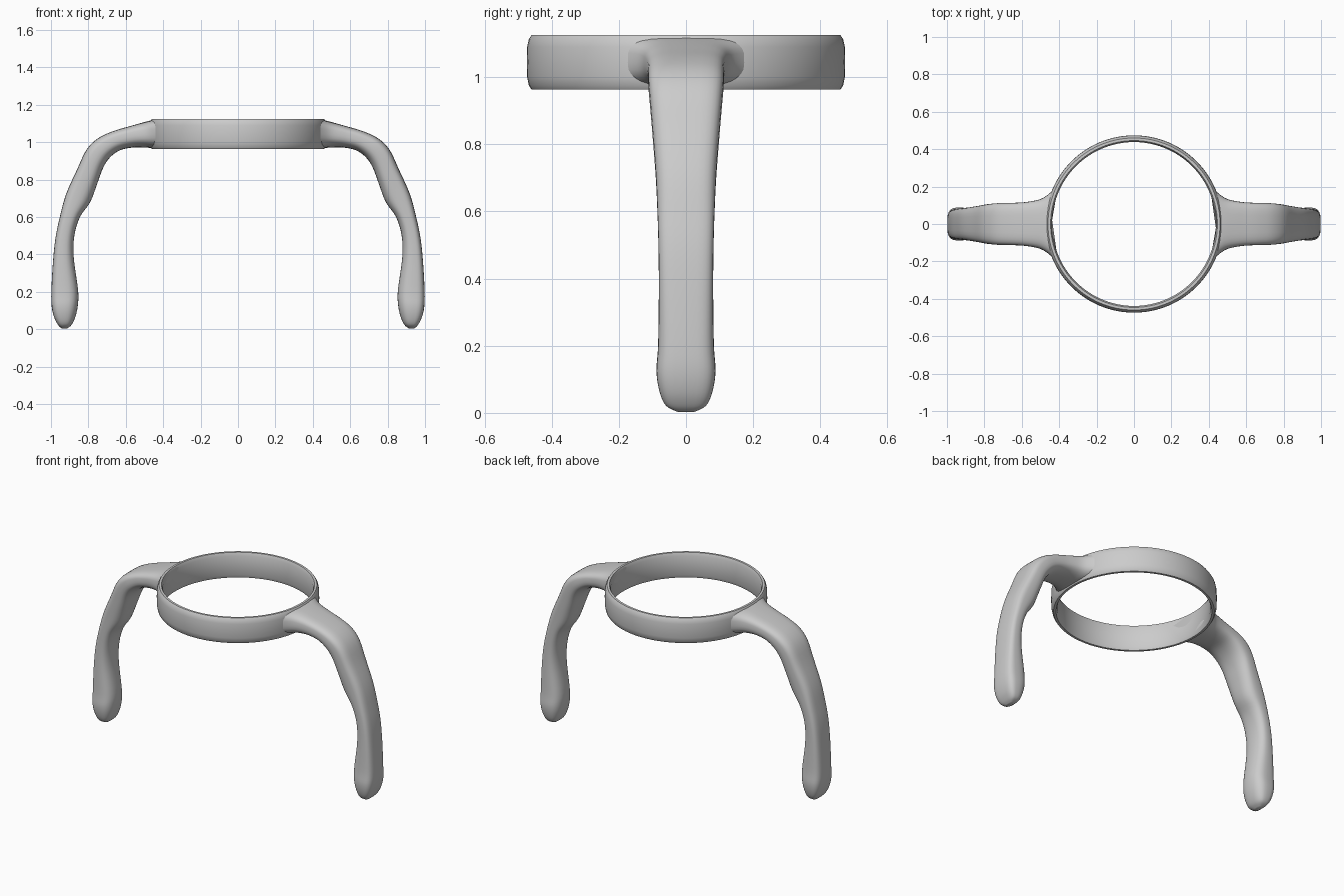
import bpy
import bmesh
from math import cos, sin, pi, sqrt
from mathutils import Vector

default_cube = bpy.data.objects.get("Cube")
if default_cube:
    bpy.data.objects.remove(default_cube, do_unlink=True)

# Single plain grey material
grey = bpy.data.materials.new("plain_grey")
grey.use_nodes = True
grey.diffuse_color = (0.6, 0.6, 0.6, 1)
grey.node_tree.nodes["Principled BSDF"].inputs["Base Color"].default_value = grey.diffuse_color


def loft(name, loops, closed):
    """Skin a list of equal point loops, either as a closed band or with end caps."""
    bm = bmesh.new()
    rings = [[bm.verts.new(point) for point in loop] for loop in loops]
    pairs = list(zip(rings, rings[1:]))
    if closed:
        pairs.append((rings[-1], rings[0]))
    for first, second in pairs:
        count = len(first)
        for i in range(count):
            j = (i + 1) % count
            bm.faces.new((first[i], first[j], second[j], second[i]))
    if not closed:
        bm.faces.new(rings[0])
        bm.faces.new(rings[-1])
    bmesh.ops.recalc_face_normals(bm, faces=bm.faces)
    mesh = bpy.data.meshes.new(name)
    bm.to_mesh(mesh)
    bm.free()
    mesh.materials.append(grey)
    obj = bpy.data.objects.new(name, mesh)
    bpy.context.collection.objects.link(obj)
    bpy.ops.object.select_all(action="DESELECT")
    bpy.context.view_layer.objects.active = obj
    obj.select_set(True)
    bpy.ops.object.shade_smooth_by_angle(angle=pi / 4)
    return obj


def spline(rows, steps):
    """Pass a smooth curve through rows of numbers."""
    rows = [Vector(row) for row in rows]
    result = []
    for i in range(len(rows) - 1):
        a, b = rows[max(i - 1, 0)], rows[i]
        c, d = rows[i + 1], rows[min(i + 2, len(rows) - 1)]
        for step in range(steps):
            t = step / steps
            result.append(0.5 * (2 * b + (c - a) * t + (2 * a - 5 * b + 4 * c - d) * t * t
                                 + (3 * b - a - 3 * c + d) * t ** 3))
    return result + [rows[-1]]


# Ring: a thin band with a softly rounded outer wall
band_profile = [(.46, .963), (.468, .975), (.473, 1), (.474, 1.045), (.473, 1.09),
                (.468, 1.113), (.46, 1.125), (.446, 1.125), (.438, 1.105),
                (.438, .983), (.446, .963)]
SEGMENTS = 96
loft("ring", [[(r * cos(2 * pi * i / SEGMENTS), r * sin(2 * pi * i / SEGMENTS), z)
               for r, z in band_profile] for i in range(SEGMENTS)], True)

# Handle sections: outer x, outer z, inner x, inner z, half width
handle_sections = [
    (.455, 1.118, .455, .97, .21), (.475, 1.114, .475, .97, .165),
    (.51, 1.105, .51, .972, .133), (.58, 1.085, .565, .971, .118),
    (.67, 1.058, .63, .957, .113), (.75, 1.02, .683, .92, .112),
    (.81, .96, .72, .865, .107), (.86, .855, .752, .78, .099),
    (.92, .72, .79, .68, .09), (.955, .59, .845, .6, .085),
    (.977, .48, .875, .5, .082), (.99, .35, .878, .38, .081),
    (.998, .2, .855, .21, .083), (.996, .12, .856, .13, .088),
    (.982, .06, .869, .068, .079), (.96, .02, .889, .024, .06),
    (.94, .003, .915, .003, .025),
]
BEND_RADIUS = .455


def section_loop(section, side):
    """Rounded-box loop, flatter outside, curved to hug the ring near the root."""
    outer = Vector((section[0], 0, section[1]))
    inner = Vector((section[2], 0, section[3]))
    centre, half = (outer + inner) / 2, (outer - inner) / 2
    bend = max(0, min(1, 1 - (section[0] - BEND_RADIUS) / .1))
    loop = []
    for i in range(32):
        angle = 2 * pi * i / 32
        c, s = cos(angle), sin(angle)
        power = 2 / 3.6 if c > 0 else 2 / 2.5
        depth = abs(c) ** power * (1 if c > 0 else -1)
        y = section[4] * abs(s) ** power * (1 if s > 0 else -1)
        point = centre + half * depth
        hug = bend * (BEND_RADIUS - sqrt(BEND_RADIUS ** 2 - y * y))
        loop.append((side * (point.x - hug), y, point.z))
    return loop


# Two mirrored handles
for name, side in (("left_handle", 1), ("right_handle", -1)):
    loft(name, [section_loop(s, side) for s in spline(handle_sections, 4)], False)
